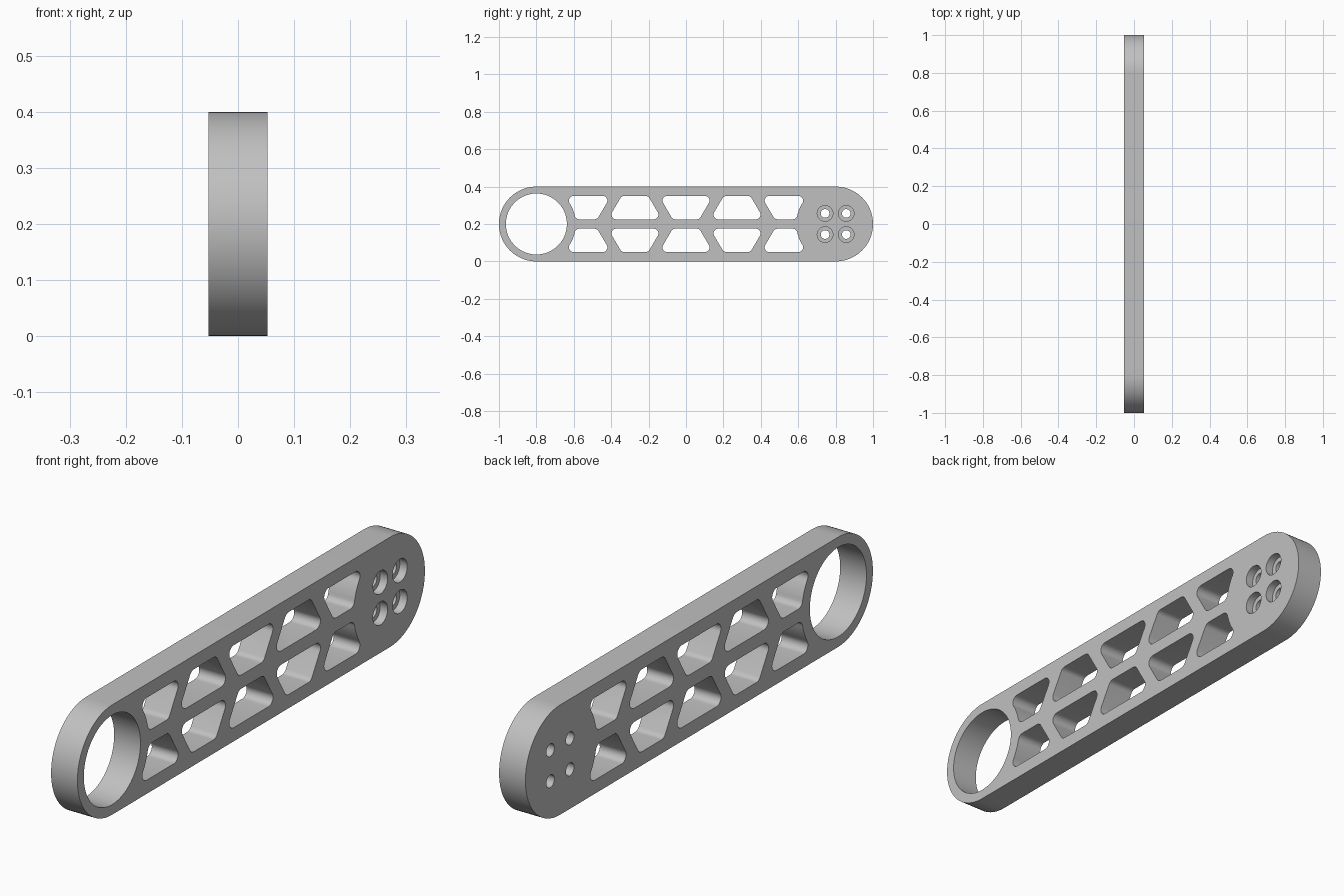
import bpy, bmesh
from math import sin, cos, radians, degrees, sqrt, atan2

cube = bpy.data.objects.get("Cube")
if cube:
    bpy.data.objects.remove(cube)

HALF_T = 0.053            # half thickness of the arm
R_END, Y_END, Z_MID = 0.2, 0.8, 0.2
INNER, OUTER = 0.025, 0.15  # pocket limits measured from the centre line
FILLET = 0.025
WIDE, NARROW = 0.144, 0.071  # half widths of the pocket's long and short sides
PITCH = 0.273
WALL_R = 0.21             # curved wall next to each arm end

grey = bpy.data.materials.new("satin grey")
grey.use_nodes = True
colour = (0.53, 0.53, 0.53, 1)
grey.diffuse_color = colour
grey.node_tree.nodes["Principled BSDF"].inputs["Base Color"].default_value = colour


def arc(cy, cz, r, start, end, steps=8):
    """Points along an arc, angles in degrees."""
    angles = [radians(start + (end - start) * i / steps) for i in range(steps + 1)]
    return [(cy + r * cos(a), cz + r * sin(a)) for a in angles]


def circle(cy, cz, r, steps=64):
    return arc(cy, cz, r, 0, 360, steps)[:-1]


def prisms(name, outlines, x0, x1):
    """One object made of y-z outlines extruded along x."""
    bm = bmesh.new()
    for pts in outlines:
        low = [bm.verts.new((x0, y, z)) for y, z in pts]
        high = [bm.verts.new((x1, y, z)) for y, z in pts]
        bm.faces.new(low)
        bm.faces.new(high)
        for i in range(len(pts)):
            j = (i + 1) % len(pts)
            bm.faces.new((low[i], low[j], high[j], high[i]))
    bmesh.ops.recalc_face_normals(bm, faces=bm.faces)
    mesh = bpy.data.meshes.new(name)
    bm.to_mesh(mesh)
    bm.free()
    mesh.materials.append(grey)
    obj = bpy.data.objects.new(name, mesh)
    bpy.context.collection.objects.link(obj)
    return obj


def trapezoid():
    """Rounded pocket, long side outward, centred on y = 0."""
    yo, yi = WIDE - sqrt(3) * FILLET, NARROW - FILLET / sqrt(3)
    zo, zi = OUTER - FILLET, INNER + FILLET
    return (arc(yo, zo, FILLET, -30, 90) + arc(-yo, zo, FILLET, 90, 210)
            + arc(-yi, zi, FILLET, 210, 270) + arc(yi, zi, FILLET, 270, 330))


def end_pocket():
    """Pocket whose outer end follows the round end of the arm."""
    zo, zi = OUTER - FILLET, INNER + FILLET
    reach = WALL_R + FILLET
    do, di = sqrt(reach ** 2 - zo ** 2), sqrt(reach ** 2 - zi ** 2)
    ao, ai = degrees(atan2(zo, do)), degrees(atan2(zi, di))
    mid = -2 * PITCH
    yo, yi = WIDE - sqrt(3) * FILLET, NARROW - FILLET / sqrt(3)
    return (arc(mid + yo, zo, FILLET, -30, 90)
            + arc(do - Y_END, zo, FILLET, 90, 180 + ao)
            + arc(-Y_END, 0, WALL_R, ao, ai)[1:-1]
            + arc(di - Y_END, zi, FILLET, 180 + ai, 270)
            + arc(mid + yi, zi, FILLET, 270, 330))


# Arm body: a bar with two round ends
outline = (arc(Y_END, Z_MID, R_END, -90, 90, 48)
           + arc(-Y_END, Z_MID, R_END, 90, 270, 48))
arm = prisms("arm", [outline], -HALF_T, HALF_T)

# Truss pockets, one row then its mirror image
row = [trapezoid(), end_pocket(), [(-y, z) for y, z in end_pocket()]]
for side in (-1, 1):
    row.append([(y + side * PITCH, INNER + OUTER - z) for y, z in trapezoid()])
holes = [[(y, Z_MID + s * z) for y, z in pts] for pts in row for s in (-1, 1)]

# Bearing hole and bolt holes
holes.append(circle(-Y_END, Z_MID, 0.163, 96))
OFFSET = 0.0565
bolts = [(Y_END + a * OFFSET, Z_MID + b * OFFSET) for a in (-1, 1) for b in (-1, 1)]
holes += [circle(y, z, 0.023, 40) for y, z in bolts]
through = prisms("through_cutter", holes, -0.1, 0.1)

# Counterbores on one side only
bores = prisms("counterbore_cutter", [circle(y, z, 0.042, 40) for y, z in bolts],
               HALF_T - 0.03, 0.1)

bpy.context.view_layer.objects.active = arm
for cutter in (through, bores):
    cutter.hide_render = True
    mod = arm.modifiers.new("cut", "BOOLEAN")
    mod.operation, mod.solver, mod.object = "DIFFERENCE", "EXACT", cutter
    bpy.ops.object.modifier_apply(modifier=mod.name)
    bpy.data.objects.remove(cutter)

bpy.ops.object.select_all(action="DESELECT")
arm.select_set(True)
bpy.ops.object.shade_smooth_by_angle(angle=radians(30))
